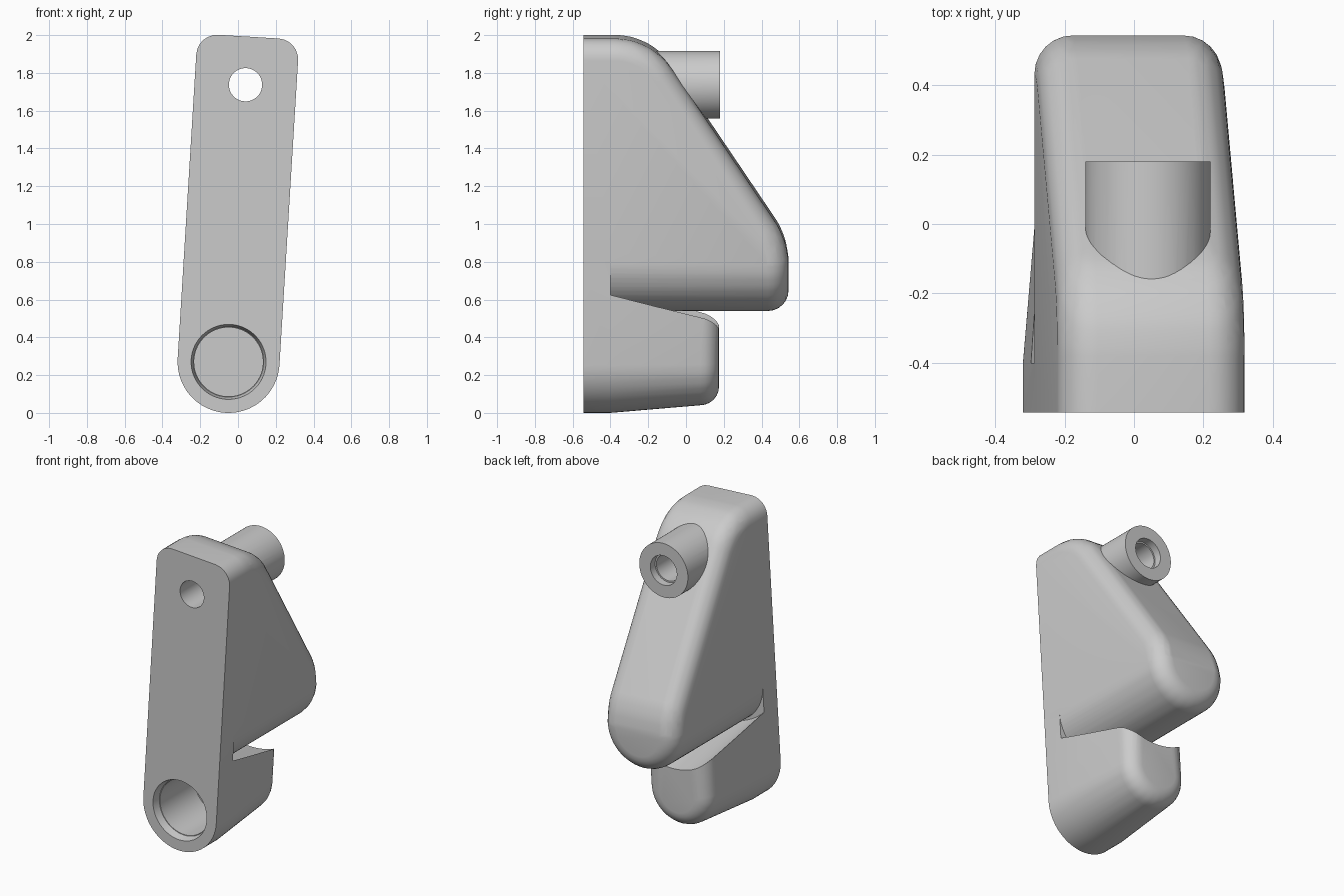
import bpy, bmesh, math
from mathutils import Matrix, Vector

cube = bpy.data.objects.get("Cube")
if cube:
    bpy.data.objects.remove(cube, do_unlink=True)

TILT = math.radians(3.5)      # the whole body leans towards +x
HALF, FILLET = 0.27, 0.11     # half width, edge rounding
FRONT = -0.543

grey = bpy.data.materials.new("plain grey")
grey.use_nodes = True
grey.diffuse_color = (0.6, 0.6, 0.6, 1)
grey.node_tree.nodes["Principled BSDF"].inputs["Base Color"].default_value = (0.6, 0.6, 0.6, 1)


def arc(cx, cz, r, a0, a1, n):
    """Points on an arc, angles in degrees."""
    angles = [math.radians(a0 + (a1 - a0) * i / n) for i in range(n + 1)]
    return [(cx + r * math.cos(a), cz + r * math.sin(a)) for a in angles]


def ball(p, r):
    """Points of a sphere, as stacked rings along y."""
    return [(x, p[1] + r * math.sin(t), z)
            for t in [math.radians(a) for a in range(-90, 91, 15)]
            for x, z in arc(p[0], p[2], r * math.cos(t), 0, 360, 24)]


def hull(name, points):
    bm = bmesh.new()
    for p in points:
        bm.verts.new(p)
    bmesh.ops.remove_doubles(bm, verts=bm.verts[:], dist=0.0005)
    bmesh.ops.convex_hull(bm, input=bm.verts[:])
    bmesh.ops.delete(bm, geom=[v for v in bm.verts if not v.link_faces], context='VERTS')
    bmesh.ops.dissolve_limit(bm, angle_limit=math.radians(0.5), verts=bm.verts[:], edges=bm.edges[:])
    bmesh.ops.recalc_face_normals(bm, faces=bm.faces[:])
    mesh = bpy.data.meshes.new(name)
    bm.to_mesh(mesh)
    bm.free()
    mesh.materials.append(grey)
    ob = bpy.data.objects.new(name, mesh)
    bpy.context.collection.objects.link(ob)
    return ob


def rod(name, z, y0, y1, r0, r1=None):
    """Cylinder or cone along y on the body's centre line."""
    r1 = r0 if r1 is None else r1
    return hull(name, [(x, y, w) for y, r in ((y0, r0), (y1, r1))
                       for x, w in arc(0, z, r, 0, 360, 64)])


def combine(target, other, operation):
    mod = target.modifiers.new(operation.lower(), 'BOOLEAN')
    mod.operation, mod.solver, mod.object = operation, 'EXACT', other
    bpy.context.view_layer.objects.active = target
    bpy.ops.object.modifier_apply(modifier=mod.name)
    bpy.data.objects.remove(other, do_unlink=True)


# Upper body: round underside, sloping back, rounded rear edges
in_u = HALF - FILLET
upper = [(x, FRONT, z) for x, z in arc(0, 0.54, HALF, 180, 360, 32)]
for s in (-1, 1):
    upper += [(x, FRONT, z) for x, z in arc(s * in_u, 1.725 - FILLET, FILLET, 0, 360, 24)]
    spine = arc(-0.38, 1.355, 0.37 - FILLET, 90, 34, 10) + arc(0.14, 0.53, 0.40 - FILLET, 34, 0, 6)
    for y, z in spine:
        upper += ball((s * in_u, y, z), FILLET)
for x, z in arc(0, 0.54, in_u, 180, 360, 24):
    upper += ball((x, 0.543 - FILLET, z), FILLET)
body = hull("lever_body", upper)

# Foot: straight front section, then a drafted block with rounded rear edges
foot_pts = []
for y in (FRONT, -0.40):
    foot_pts += [(x, y, z) for x, z in arc(0, 0, HALF, 180, 360, 32)]
    foot_pts += [(-HALF, y, 0.6), (HALF, y, 0.6)]
for x, z in arc(0, 0, 0.13, 180, 360, 24) + [(-0.13, 0.6), (0.13, 0.6)]:
    foot_pts += ball((x, 0.075, z), 0.10)
foot = hull("foot", foot_pts)

# Sloping hollow across the top of the foot, clear of the upper body
groove = hull("groove_cutter", [(x, y, z) for y, low in ((-0.40, 0.27), (0.30, 0.136))
                                for x, z in arc(0, low + 0.41, 0.41, 0, 360, 96)])
combine(foot, groove, 'DIFFERENCE')
combine(body, foot, 'UNION')

# Boss at the back
combine(body, rod("boss", 1.47, -0.35, 0.18, 0.18), 'UNION')

# Through hole with a shallow rear counterbore
combine(body, rod("pin_hole", 1.47, -0.8, 0.5, 0.088), 'DIFFERENCE')
combine(body, rod("pin_counterbore", 1.47, 0.13, 0.5, 0.098), 'DIFFERENCE')

# Blind socket at the front with a tapered mouth
combine(body, rod("socket", 0, -0.8, -0.13, 0.182), 'DIFFERENCE')
combine(body, rod("socket_mouth", 0, FRONT - 0.05, FRONT + 0.05, 0.211, 0.186), 'DIFFERENCE')

# Lean the finished body and shade it
body.rotation_euler = (0, TILT, 0)
body.location = (-0.05, 0, 0.27)
bpy.ops.object.select_all(action='DESELECT')
body.select_set(True)
bpy.context.view_layer.objects.active = body
bpy.ops.object.shade_smooth_by_angle(angle=math.radians(30))
